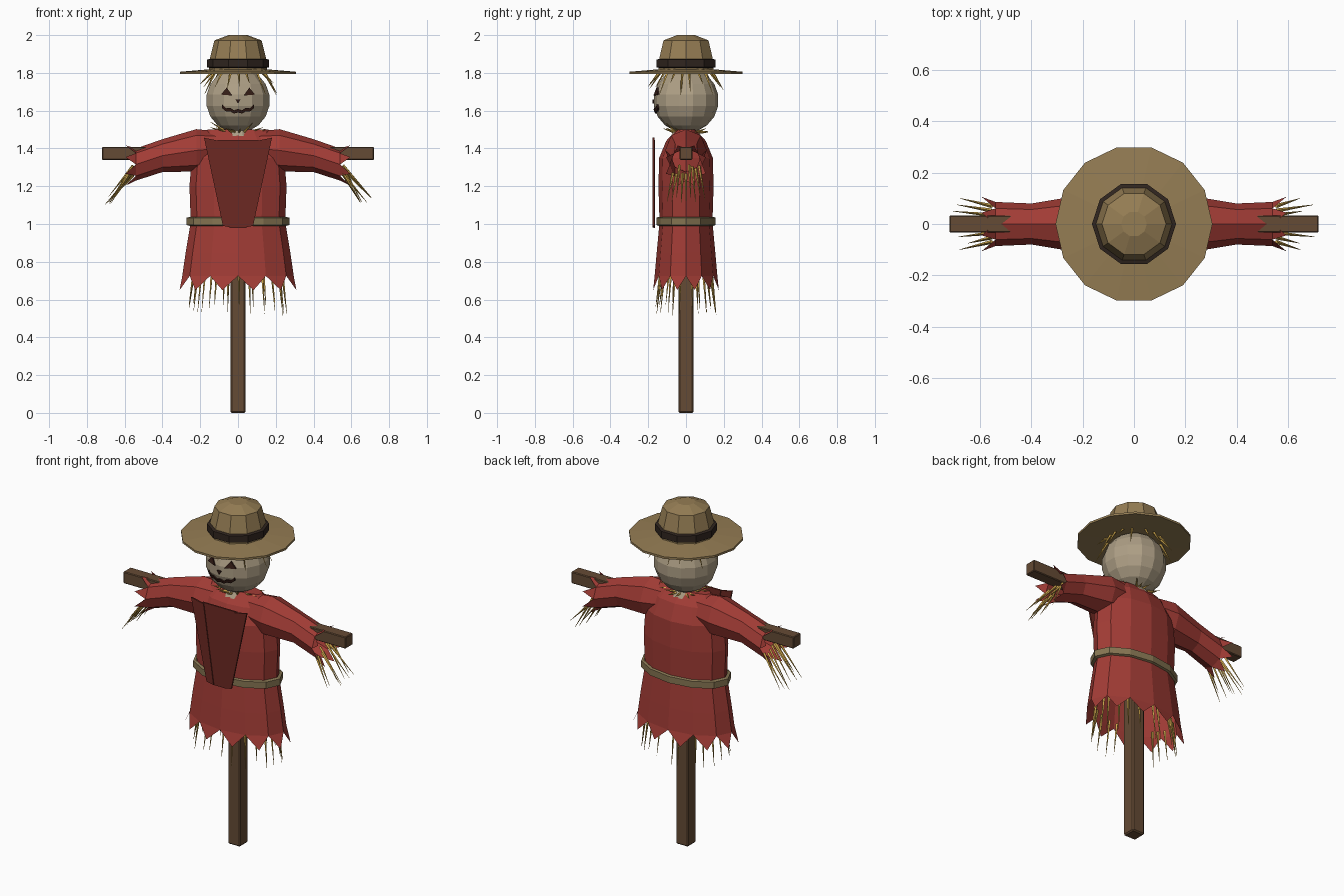
import bpy, bmesh, math, random
from mathutils import Vector

random.seed(4)
if "Cube" in bpy.data.objects:
    bpy.data.objects.remove(bpy.data.objects["Cube"])


def material(name, rgb):
    m = bpy.data.materials.new(name)
    m.use_nodes = True
    m.diffuse_color = (*rgb, 1)
    bsdf = next(n for n in m.node_tree.nodes if n.type == 'BSDF_PRINCIPLED')
    bsdf.inputs["Base Color"].default_value = (*rgb, 1)
    bsdf.inputs["Roughness"].default_value = 0.9
    return m


RED = material("red cloth", (0.36, 0.045, 0.036))
DARK_RED = material("dark red cloth", (0.15, 0.022, 0.016))
WOOD = material("brown wood", (0.13, 0.07, 0.035))
SACK = material("sackcloth", (0.42, 0.345, 0.235))
HAT = material("hat felt", (0.30, 0.205, 0.088))
BAND = material("hat band", (0.03, 0.019, 0.014))
ROPE = material("rope", (0.24, 0.18, 0.085))
STRAW = material("straw", (0.60, 0.37, 0.07))
INK = material("face ink", (0.035, 0.012, 0.008))


def finish(name, bm, mat, recalc=True):
    if recalc:
        bmesh.ops.recalc_face_normals(bm, faces=bm.faces)
    mesh = bpy.data.meshes.new(name)
    bm.to_mesh(mesh)
    bm.free()
    mesh.materials.append(mat)
    ob = bpy.data.objects.new(name, mesh)
    bpy.context.collection.objects.link(ob)
    return ob


def box(name, low, high, mat, bevel=0.007):
    bm = bmesh.new()
    bmesh.ops.create_cube(bm, size=1)
    low, high = Vector(low), Vector(high)
    for v in bm.verts:
        v.co = (low + high) / 2 + v.co * (high - low)
    bmesh.ops.bevel(bm, geom=bm.edges[:], offset=bevel, segments=1, affect='EDGES')
    return finish(name, bm, mat)


def loft(name, rings, sides, place, mat, caps=(), hem=None, turn=0.0):
    """Join rings (position, radius a, radius b); hem adds a row of hanging teeth."""
    bm = bmesh.new()

    def point(ring, i):
        t = math.tau * i / sides + turn
        return bm.verts.new(place(ring, math.cos(t), math.sin(t)))

    loops = [[point(r, i) for i in range(sides)] for r in rings]
    for a, b in zip(loops, loops[1:]):
        for i in range(sides):
            j = (i + 1) % sides
            bm.faces.new((a[i], a[j], b[j], b[i]))
    for c in caps:
        bm.faces.new(loops[c])
    if hem:
        for i in range(sides):
            tip = point(hem, i + 0.5)
            bm.faces.new((loops[-1][i], loops[-1][(i + 1) % sides], tip))
    return finish(name, bm, mat)


def upright(r, c, s):
    return (r[1] * c, r[2] * s, r[0])


def straws(name, pairs, radius=0.008):
    """Thin tapered stalks, each given by a root and a tip."""
    bm = bmesh.new()
    for root, tip in pairs:
        root, tip = Vector(root), Vector(tip)
        d = tip - root
        made = bmesh.ops.create_cone(bm, cap_ends=True, segments=4, radius1=radius,
                                     radius2=0.0008, depth=d.length)
        q = d.to_track_quat('Z', 'Y')
        for v in made["verts"]:
            v.co = q @ v.co + (root + tip) / 2
    return finish(name, bm, STRAW)


# Wooden frame
box("post", (-0.04, -0.04, 0), (0.04, 0.04, 1.46), WOOD)
box("crossbar", (-0.72, -0.034, 1.34), (0.72, 0.034, 1.408), WOOD, 0.004)

# Coat body with ragged skirt
loft("coat_body", [(1.5, 0.16, 0.05), (1.44, 0.21, 0.105), (1.35, 0.245, 0.142),
                   (1.2, 0.257, 0.146), (1.01, 0.25, 0.14)], 12, upright, RED, caps=[0])
loft("coat_skirt", [(1.01, 0.25, 0.14), (0.85, 0.277, 0.155), (0.725, 0.295, 0.166)],
     12, upright, RED, hem=(0.65, 0.32, 0.18))
loft("rope_belt", [(0.99, 0.255, 0.145), (0.995, 0.272, 0.156), (1.033, 0.272, 0.156),
                   (1.038, 0.255, 0.145)], 12, upright, ROPE)


# Flat front panels of the coat
def panel(name, outline, y):
    bm = bmesh.new()
    face = bm.faces.new([bm.verts.new((x, y, z)) for x, z in outline])
    out = bmesh.ops.extrude_face_region(bm, geom=[face])["geom"]
    bmesh.ops.translate(bm, vec=(0, 0.009, 0),
                        verts=[g for g in out if isinstance(g, bmesh.types.BMVert)])
    return finish(name, bm, DARK_RED)


panel("front_panel", [(-0.11, 1.445), (0.11, 1.445), (0.045, 0.98), (-0.045, 0.98)], -0.172)
for side, word in ((1, "left"), (-1, "right")):
    panel(word + "_lapel", [(side * 0.1, 1.44), (side * 0.18, 1.457),
                            (side * 0.08, 0.99), (side * 0.035, 0.982)], -0.177)

    # Sleeves with ragged cuffs; station is (x, height, half depth, half height)
    loft(word + "_sleeve",
         [(0.1, 1.4, 0.09, 0.09), (0.22, 1.39, 0.11, 0.112), (0.4, 1.362, 0.08, 0.087),
          (0.54, 1.315, 0.086, 0.085)], 8,
         lambda r, c, s: (side * r[0], r[2] * c, r[1] + r[3] * s),
         RED, caps=[0], hem=(0.595, 1.31, 0.115, 0.115))

    # Straw hands
    hand = []
    for i in range(9):
        f = i / 4 - 1
        hand.append(((side * 0.555, 0.07 * f, 1.285 + random.uniform(-0.03, 0.03)),
                     (side * random.uniform(0.64, 0.72), 0.1 * f,
                      random.uniform(1.1, 1.15))))
    straws(word + "_straw_hand", hand)


# Straw under the skirt, at the neck and under the hat
def straw_ring(name, count, root, tip, jitter):
    pairs = []
    for i in range(count):
        t = math.tau * (i + random.uniform(0.2, 0.8)) / count
        c, s = math.cos(t), math.sin(t)
        pairs.append((upright(root, c, s),
                      upright((tip[0] + random.uniform(-jitter, jitter), *tip[1:]), c, s)))
    return straws(name, pairs)


straw_ring("skirt_straw", 22, (0.74, 0.24, 0.135), (0.545, 0.265, 0.16), 0.03)
straw_ring("neck_straw", 16, (1.485, 0.06, 0.06), (1.51, 0.15, 0.12), 0.03)
straw_ring("straw_hair", 18, (1.805, 0.14, 0.14), (1.715, 0.205, 0.2), 0.035)

# Sack head and gathered neck
HEAD_Z, HEAD_R = 1.655, 0.173
bm = bmesh.new()
bmesh.ops.create_uvsphere(bm, u_segments=14, v_segments=9, radius=HEAD_R)
bmesh.ops.translate(bm, vec=(0, 0, HEAD_Z), verts=bm.verts)
finish("head", bm, SACK)
loft("sack_neck", [(1.53, 0.09, 0.09), (1.5, 0.062, 0.062), (1.465, 0.085, 0.085)],
     10, upright, SACK, caps=[0, 2])


# Face shapes laid on the curve of the head
def face_mark(name, strips):
    bm = bmesh.new()
    for strip in strips:
        layers = []
        for r in (HEAD_R * 0.985, HEAD_R * 1.03):
            layers.append([bm.verts.new((x, -math.sqrt(r * r - x * x - (z - HEAD_Z) ** 2), z))
                           for x, z in strip])
        n = len(strip)
        for layer in layers:
            bm.faces.new(layer)
        for i in range(n):
            j = (i + 1) % n
            bm.faces.new((layers[0][i], layers[0][j], layers[1][j], layers[1][i]))
    bmesh.ops.remove_doubles(bm, verts=bm.verts, dist=0.0001)
    return finish(name, bm, INK)


for side, word in ((1, "left"), (-1, "right")):
    face_mark(word + "_eye", [[(side * 0.03, 1.68), (side * 0.09, 1.685), (side * 0.06, 1.722)]])
face_mark("nose", [[(-0.014, 1.66), (0.014, 1.66), (0, 1.638)]])

# Stitched zigzag mouth
xs = [-0.084 + 0.021 * i for i in range(9)]
lift = [0.022 * (x / 0.084) ** 2 for x in xs]
top = [(x, 1.6 + l + (0.01 if i % 2 == 0 else 0)) for i, (x, l) in enumerate(zip(xs, lift))]
low = [(x, 1.587 + l - (0.004 if i % 2 else -0.004)) for i, (x, l) in enumerate(zip(xs, lift))]
face_mark("mouth", [[top[i], top[i + 1], low[i + 1], low[i]] for i in range(8)])

# Hat
loft("hat_brim", [(1.82, 0.14, 0.14), (1.806, 0.306, 0.306), (1.794, 0.306, 0.306),
                  (1.796, 0.14, 0.14)], 14, upright, HAT, caps=[0, 3])
loft("hat_crown", [(1.81, 0.155, 0.155), (1.88, 0.148, 0.148), (1.972, 0.125, 0.125),
                   (2.0, 0.05, 0.05)], 10, upright, HAT, caps=[3])
loft("hat_band", [(1.826, 0.15, 0.15), (1.83, 0.164, 0.164), (1.87, 0.164, 0.164),
                  (1.876, 0.14, 0.14)], 10, upright, BAND)
